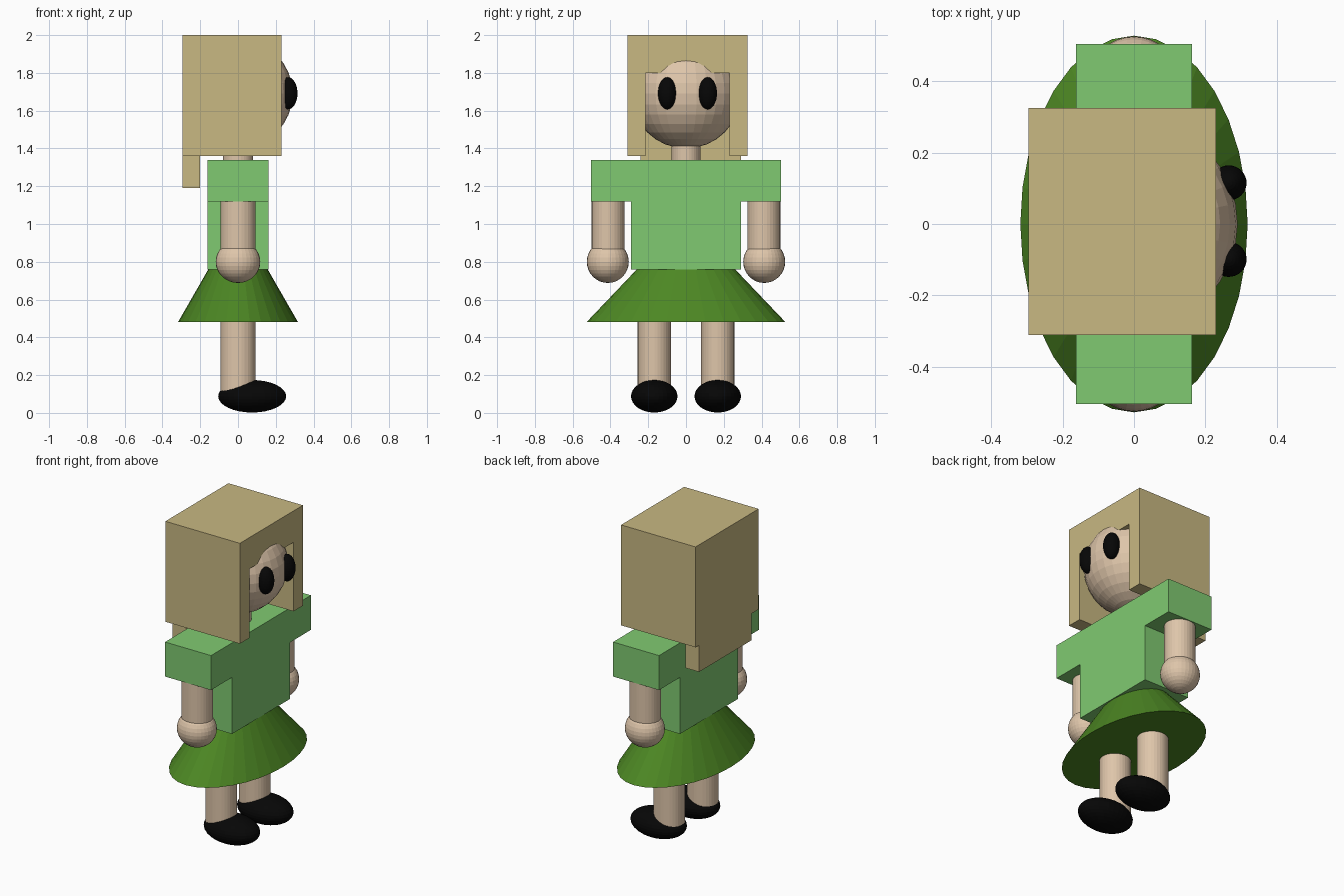
import bpy, bmesh
from mathutils import Matrix, Vector

cube = bpy.data.objects.get("Cube")
if cube:
    bpy.data.objects.remove(cube, do_unlink=True)


def material(name, rgb):
    m = bpy.data.materials.new(name)
    m.use_nodes = True
    m.diffuse_color = (*rgb, 1)
    bsdf = next(n for n in m.node_tree.nodes if n.type == 'BSDF_PRINCIPLED')
    bsdf.inputs["Base Color"].default_value = (*rgb, 1)
    return m


SKIN = material("skin", (0.73, 0.56, 0.40))
HAIR = material("blond hair", (0.578, 0.479, 0.223))
SHIRT = material("light green shirt", (0.216, 0.591, 0.165))
SKIRT = material("dark green skirt", (0.073, 0.242, 0.017))
BLACK = material("black", (0.002, 0.002, 0.002))


def finish(name, bm, mat):
    bmesh.ops.recalc_face_normals(bm, faces=bm.faces)
    mesh = bpy.data.meshes.new(name)
    bm.to_mesh(mesh)
    bm.free()
    mesh.materials.append(mat)
    obj = bpy.data.objects.new(name, mesh)
    bpy.context.collection.objects.link(obj)
    return obj


def box(name, low, high, mat):
    low, high = Vector(low), Vector(high)
    bm = bmesh.new()
    place = Matrix.Translation((low + high) / 2) @ Matrix.Diagonal((*(high - low), 1))
    bmesh.ops.create_cube(bm, size=1, matrix=place)
    return finish(name, bm, mat)


def ball(name, centre, radii, mat):
    bm = bmesh.new()
    place = Matrix.Translation(centre) @ Matrix.Diagonal((*radii, 1))
    bmesh.ops.create_uvsphere(bm, u_segments=32, v_segments=16, radius=1, matrix=place)
    return finish(name, bm, mat)


def column(name, y, z0, z1, rx, ry, mat, taper=1):
    """Upright elliptical cylinder or cone on the x = 0 plane."""
    bm = bmesh.new()
    place = Matrix.Translation((0, y, (z0 + z1) / 2)) @ Matrix.Diagonal((rx, ry, 1, 1))
    bmesh.ops.create_cone(bm, cap_ends=True, segments=32, radius1=1, radius2=taper,
                          depth=z1 - z0, matrix=place)
    return finish(name, bm, mat)


# Head and neck; the face looks along +x
ball("head", (0, 0, 1.69), (0.29, 0.29, 0.29), SKIN)
column("neck", 0, 1.3, 1.46, 0.08, 0.076, SKIN)

# Blocky hair: crown, side curtains and a longer back panel
box("hair_crown", (-0.295, -0.31, 1.8), (0.23, 0.325, 2), HAIR)
box("hair_side_right", (-0.295, -0.31, 1.36), (0.23, -0.215, 1.8), HAIR)
box("hair_side_left", (-0.295, 0.23, 1.36), (0.23, 0.325, 1.8), HAIR)
box("hair_back", (-0.295, -0.24, 1.19), (-0.2, 0.29, 1.8), HAIR)

# T-shaped shirt extruded from its outline
half = [(0.292, 0.76), (0.292, 1.12), (0.503, 1.12), (0.503, 1.34)]
outline = half + [(-y, z) for y, z in reversed(half)]
bm = bmesh.new()
face = bm.faces.new([bm.verts.new((-0.162, y, z)) for y, z in outline])
grown = bmesh.ops.extrude_face_region(bm, geom=[face])["geom"]
bmesh.ops.translate(bm, vec=(0.324, 0, 0),
                    verts=[v for v in grown if isinstance(v, bmesh.types.BMVert)])
finish("shirt", bm, SHIRT)

# Flared oval skirt
column("skirt", 0, 0.48, 0.762, 0.318, 0.527, SKIRT, taper=0.49)

# Limbs, shoes and eyes on both sides
for side, s in (("right", -1), ("left", 1)):
    column("arm_" + side, s * 0.412, 0.8, 1.14, 0.093, 0.087, SKIN)
    ball("hand_" + side, (0, s * 0.414, 0.8), (0.118, 0.111, 0.112), SKIN)
    column("leg_" + side, s * 0.168, 0.09, 0.55, 0.093, 0.088, SKIN)
    ball("shoe_" + side, (0.075, s * 0.168, 0.088), (0.18, 0.123, 0.086), BLACK)
    ball("eye_" + side, (0.265, s * 0.107 + 0.008, 1.692), (0.05, 0.049, 0.085), BLACK)
